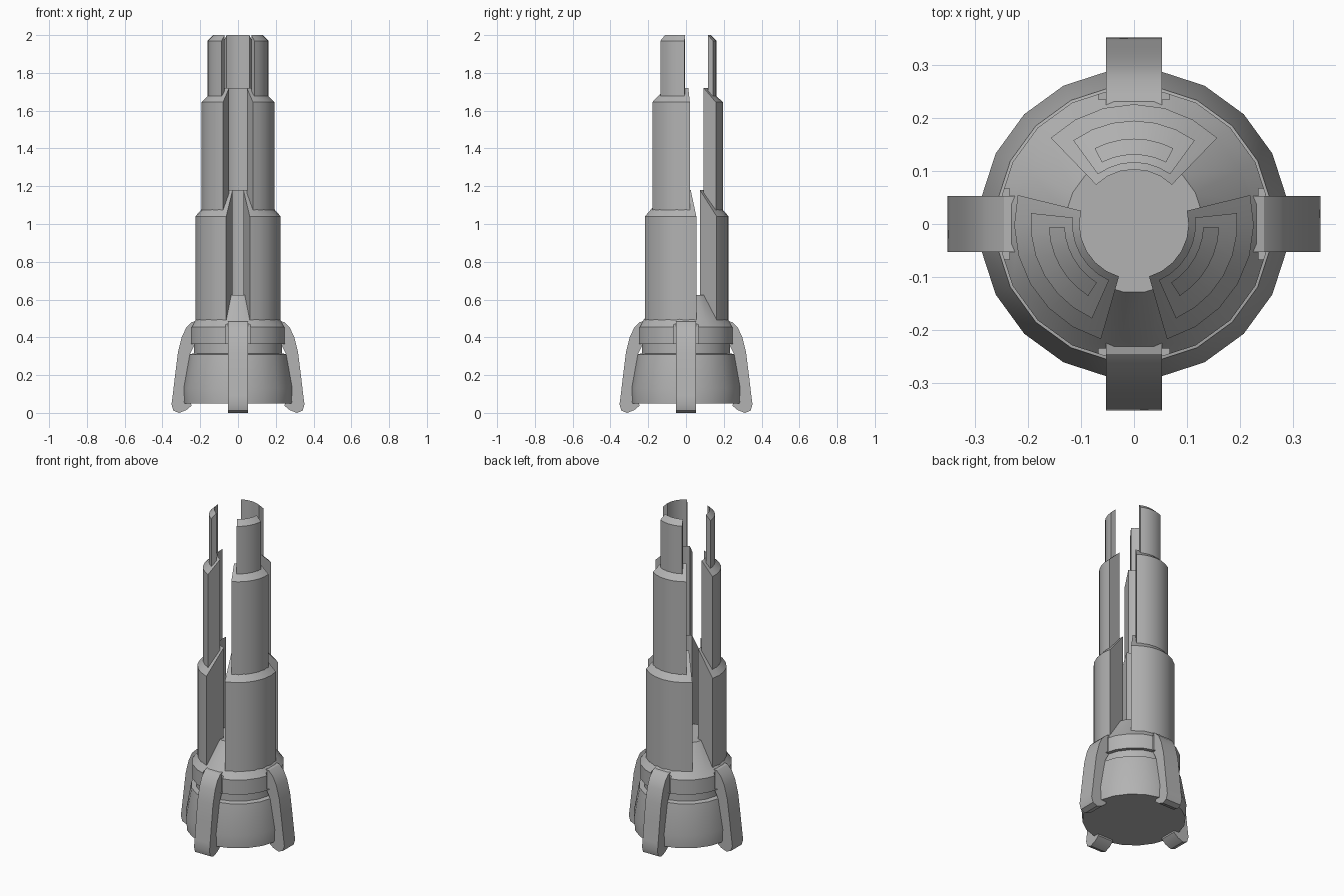
import bpy, bmesh
from math import radians, cos, sin, pi
from mathutils import Matrix

if "Cube" in bpy.data.objects:
    bpy.data.objects.remove(bpy.data.objects["Cube"])

grey = bpy.data.materials.new("plain grey")
grey.diffuse_color = (0.45, 0.45, 0.45, 1)
grey.use_nodes = True
grey.node_tree.nodes["Principled BSDF"].inputs["Base Color"].default_value = grey.diffuse_color


def finish(name, bm, smooth=True):
    bmesh.ops.recalc_face_normals(bm, faces=bm.faces)
    me = bpy.data.meshes.new(name)
    bm.to_mesh(me)
    bm.free()
    me.materials.append(grey)
    ob = bpy.data.objects.new(name, me)
    bpy.context.collection.objects.link(ob)
    if smooth:
        bpy.ops.object.select_all(action='DESELECT')
        bpy.context.view_layer.objects.active = ob
        ob.select_set(True)
        bpy.ops.object.shade_smooth_by_angle(angle=radians(30))
    return ob


def sweep(name, profile, start, end, steps, closed):
    """Revolve an (r, z) profile around z between two angles (degrees)."""
    bm = bmesh.new()
    rings = []
    for i in range(steps if closed else steps + 1):
        a = radians(start + (end - start) * i / steps)
        rings.append([bm.verts.new((r * cos(a), r * sin(a), z)) for r, z in profile])
    n = len(profile)
    for i in range(steps):
        p, q = rings[i], rings[(i + 1) % len(rings)]
        for j in range(n - 1 if closed else n):
            k = (j + 1) % n
            bm.faces.new((p[j], q[j], q[k], p[k]))
    if closed:      # cap bottom and top of a full turn
        bm.faces.new([r[0] for r in rings])
        bm.faces.new([r[-1] for r in rings])
    else:           # cap both ends of an arc
        bm.faces.new(rings[0])
        bm.faces.new(rings[-1])
    return finish(name, bm)


# Round base with collar, neck groove and cone top
base = sweep("base", [(0.288, 0.05), (0.293, 0.13), (0.262, 0.31), (0.235, 0.315),
                      (0.235, 0.365), (0.257, 0.365), (0.257, 0.455), (0.225, 0.495),
                      (0.13, 0.625)], 9, 369, 20, True)

# Slots in the collar behind each claw
bm = bmesh.new()
for i in range(4):
    m = Matrix.Rotation(i * pi / 2, 4, 'Z') @ Matrix.Translation((0.285, 0, 0.435))
    bmesh.ops.create_cube(bm, size=1, matrix=m @ Matrix.Diagonal((0.1, 0.134, 0.135, 1)))
cutter = finish("slot_cutter", bm, False)
cutter.hide_render = True
cutter.hide_viewport = True
cutter.display_type = 'WIRE'
cut = base.modifiers.new("slots", 'BOOLEAN')
cut.operation = 'DIFFERENCE'
cut.object = cutter
cut.solver = 'EXACT'

# Four curved claws gripping the base
claw = [(0.225, 0.485), (0.245, 0.48), (0.275, 0.45), (0.298, 0.40), (0.318, 0.32),
        (0.333, 0.20), (0.346, 0.09), (0.352, 0.045), (0.342, 0.012), (0.312, 0.0),
        (0.275, 0.014), (0.246, 0.038), (0.25, 0.056), (0.285, 0.056), (0.28, 0.13),
        (0.255, 0.31), (0.23, 0.36)]
for i, side in enumerate(("right", "back", "left", "front")):
    bm = bmesh.new()
    f = bm.faces.new([bm.verts.new((r, -0.0525, z)) for r, z in claw])
    ext = bmesh.ops.extrude_face_region(bm, geom=[f])
    moved = [v for v in ext["geom"] if isinstance(v, bmesh.types.BMVert)]
    bmesh.ops.translate(bm, verts=moved, vec=(0, 0.105, 0))
    bm.transform(Matrix.Rotation(i * pi / 2, 4, 'Z'))
    finish(side + "_claw", bm)

# Three upright prongs, each of three stepped shells:
# inner radius, outer radius, bottom, outer top, inner top, half angle
tiers = [("lower", 0.103, 0.226, 0.48, 1.04, 1.18, 44),
         ("middle", 0.116, 0.195, 1.00, 1.645, 1.72, 36),
         ("upper", 0.131, 0.161, 1.60, 1.97, 2.00, 27.5)]
for prong, mid in (("back", 90), ("left", 210), ("right", 330)):
    for tier, ri, ro, z0, zo, zi, half in tiers:
        sweep(f"{prong}_prong_{tier}", [(ri, z0), (ro, z0), (ro, zo), (ri, zi)],
              mid - half, mid + half, 6, False)
